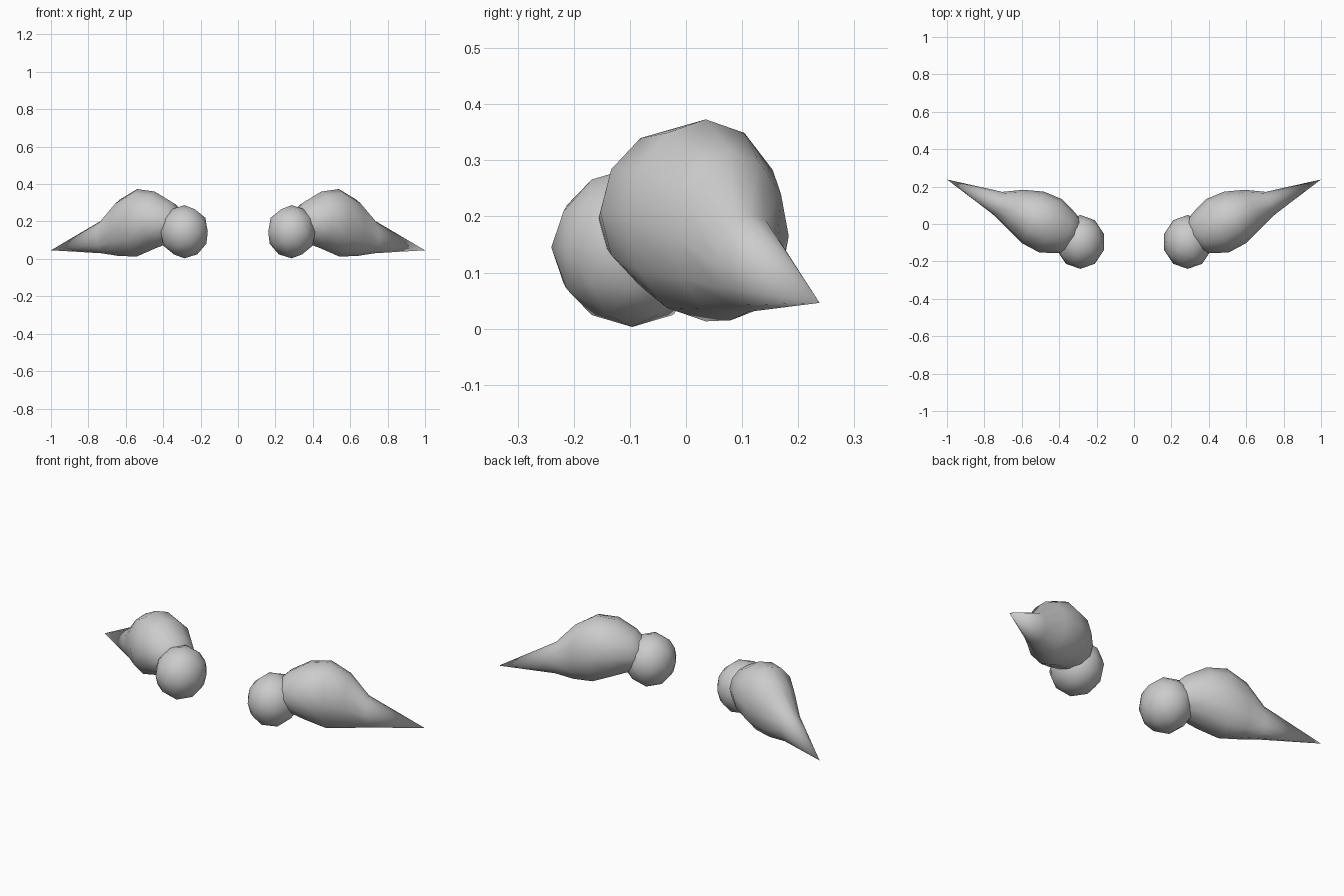
import bpy, bmesh, math
from mathutils import Vector, Matrix

if "Cube" in bpy.data.objects:
    bpy.data.objects.remove(bpy.data.objects["Cube"])

def finish(bm, name):
    bmesh.ops.recalc_face_normals(bm, faces=bm.faces)
    me = bpy.data.meshes.new(name)
    bm.to_mesh(me)
    bm.free()
    me.polygons.foreach_set("use_smooth", [True] * len(me.polygons))
    for suffix, mirrored in (("right", False), ("left", True)):
        m = me
        if mirrored:
            m = me.copy()
            m.transform(Matrix.Scale(-1, 4, (1, 0, 0)))
            m.flip_normals()
        ob = bpy.data.objects.new(f"{name}_{suffix}", m)
        bpy.context.collection.objects.link(ob)

# Tapering body: rings of (x, y, bottom z, top z, half width), perpendicular to the plan axis
rings = [(0.29, -0.07, 0.12, 0.24, 0.06),
         (0.355, -0.05, 0.09, 0.305, 0.115),
         (0.445, -0.01, 0.055, 0.36, 0.155),
         (0.54, 0.035, 0.013, 0.373, 0.15),
         (0.635, 0.08, 0.015, 0.315, 0.112),
         (0.73, 0.112, 0.03, 0.205, 0.065)]
SIDES = 12
side = Vector((-0.39, 0.92, 0))
bm = bmesh.new()
loops = []
for x, y, z0, z1, w in rings:
    c = Vector((x, y, (z0 + z1) / 2))
    loops.append([bm.verts.new(c + side * w * math.cos(a) + Vector((0, 0, (z1 - z0) / 2 * math.sin(a))))
                  for a in (2 * math.pi * i / SIDES for i in range(SIDES))])
for a, b in zip(loops, loops[1:]):
    for i in range(SIDES):
        j = (i + 1) % SIDES
        bm.faces.new((a[i], a[j], b[j], b[i]))
bm.faces.new(loops[0])
tip = bm.verts.new((1.0, 0.238, 0.046))
for i in range(SIDES):
    bm.faces.new((loops[-1][i], loops[-1][(i + 1) % SIDES], tip))
finish(bm, "tapered_body")

# Rounded low-poly knob at the inner end
bm = bmesh.new()
bmesh.ops.create_icosphere(bm, subdivisions=2, radius=1)
bmesh.ops.scale(bm, vec=(0.132, 0.144, 0.142), verts=bm.verts)
bmesh.ops.translate(bm, vec=(0.287, -0.096, 0.145), verts=bm.verts)
finish(bm, "round_knob")
